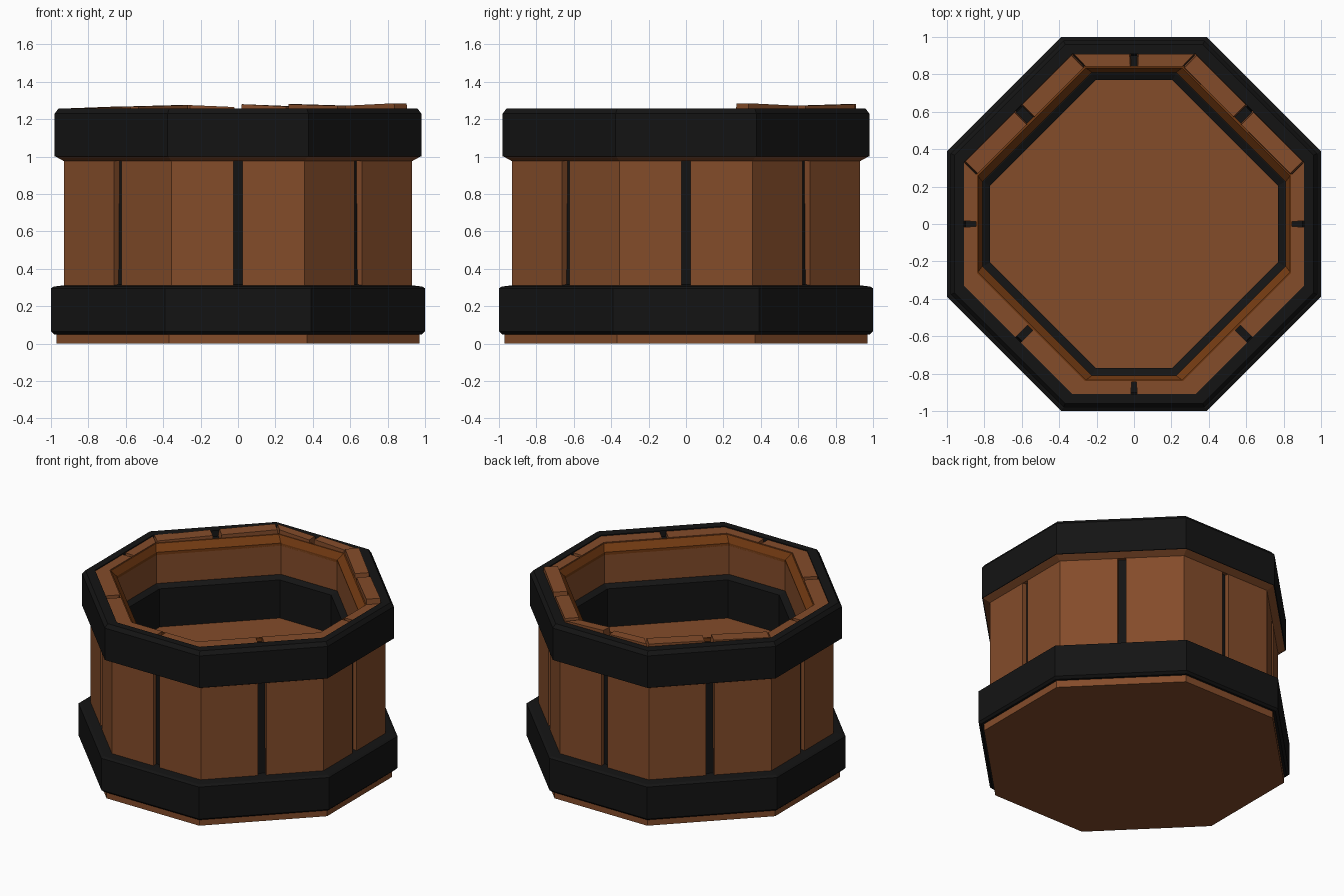
import bpy, bmesh

if "Cube" in bpy.data.objects:
    bpy.data.objects.remove(bpy.data.objects["Cube"])


def material(name, rgb):
    m = bpy.data.materials.new(name)
    m.diffuse_color = (*rgb, 1)
    m.use_nodes = True
    m.node_tree.nodes["Principled BSDF"].inputs["Base Color"].default_value = m.diffuse_color
    return m


WOOD = material("wood", (0.23, 0.072, 0.023))
INNER = material("inner_wood", (0.17, 0.042, 0.006))
IRON = material("iron", (0.007, 0.007, 0.007))


def octagon(a, c):
    # a = distance to the straight sides, c = half length of those sides
    return [(c, -a), (a, -c), (a, c), (c, a), (-c, a), (-a, c), (-a, -c), (-c, -a)]


def finish(name, bm, mat):
    bmesh.ops.recalc_face_normals(bm, faces=bm.faces)
    me = bpy.data.meshes.new(name)
    bm.to_mesh(me)
    bm.free()
    me.materials.append(mat)
    ob = bpy.data.objects.new(name, me)
    bpy.context.collection.objects.link(ob)
    return ob


def loft(name, profile, mat, solid=False):
    # octagonal loft of (a, c, z) rows: closed tube section, or capped solid
    bm = bmesh.new()
    loops = [[bm.verts.new((x, y, z)) for x, y in octagon(a, c)] for a, c, z in profile]
    pairs = list(zip(loops, loops[1:]))
    if solid:
        bm.faces.new(loops[0])
        bm.faces.new(loops[-1])
    else:
        pairs.append((loops[-1], loops[0]))
    for p, q in pairs:
        for i in range(8):
            j = (i + 1) % 8
            bm.faces.new((p[i], p[j], q[j], q[i]))
    return finish(name, bm, mat)


def lerp(p, q, t):
    return (p[0] + (q[0] - p[0]) * t, p[1] + (q[1] - p[1]) * t)


def plan_block(bm, outer, inner, side, s, e, z0, z1, z2, inset=0.0):
    # block on one side between fractions s..e; top height runs z1 -> z2
    def plan(k):
        o, n = octagon(*outer), octagon(*inner)
        j = (side + 1) % 8
        pts = [lerp(o[side], o[j], s), lerp(o[side], o[j], e),
               lerp(n[side], n[j], e), lerp(n[side], n[j], s)]
        m = lerp(lerp(pts[0], pts[1], .5), lerp(pts[2], pts[3], .5), .5)
        return [lerp(p, m, k) for p in pts]
    low = [bm.verts.new((*p, z0)) for p in plan(0)]
    top = [bm.verts.new((*p, z)) for p, z in zip(plan(inset), (z1, z2, z2, z1))]
    bm.faces.new(low)
    bm.faces.new(top)
    for i in range(4):
        j = (i + 1) % 4
        bm.faces.new((low[i], low[j], top[j], top[i]))


# wooden base and iron hoops
loft("base", [(.97, .37, 0), (.97, .37, .07)], WOOD, True)
loft("lower_hoop", [(.96, .365, .05), (.985, .38, .05), (1, .39, .065), (1, .39, .295),
                    (.985, .38, .305), (.90, .35, .315)], IRON)
loft("upper_lip", [(.90, .34, .98), (.93, .355, .975), (.975, .372, 1.0), (.90, .34, 1.0)], WOOD)
loft("upper_hoop", [(.90, .33, 1.0), (.98, .377, 1.0), (.98, .377, 1.23),
                    (.96, .368, 1.257), (.91, .33, 1.257)], IRON)

# dark core seen in the gaps between staves
loft("core", [(.84, .26, .2), (.90, .34, .2), (.90, .325, 1.22), (.84, .26, 1.22)], IRON)

# two staves on each side
bm = bmesh.new()
for side in range(8):
    for s, e in ((0, .466), (.534, 1)):
        plan_block(bm, (.93, .355), (.89, .335), side, s, e, .3, .99, .99)
finish("staves", bm, WOOD)

# rim planks; the six at the back stand slightly proud and uneven
bm = bmesh.new()
raised = {2: ((1.285, 1.272), (1.272, 1.28)), 3: ((1.268, 1.28), (1.265, 1.275)),
          4: ((1.275, 1.268), (1.268, 1.258))}
for side in range(8):
    for k, (s, e) in enumerate(((0, .475), (.525, 1))):
        z1, z2 = raised.get(side, ((1.25, 1.25),) * 2)[k]
        plan_block(bm, (.91, .33), (.84, .262), side, s, e, 1.2, z1, z2,
                   .05 if side in raised else 0)
finish("rim_planks", bm, WOOD)

# inside: sloped edge, wall, iron ring and raised floor
loft("inner_edge", [(.845, .265, 1.18), (.845, .265, 1.245), (.835, .258, 1.245),
                    (.81, .225, 1.2), (.81, .225, 1.18)], INNER)
loft("inner_wall", [(.81, .225, .9), (.81, .225, 1.19), (.84, .26, 1.19), (.84, .26, .9)], WOOD)
loft("inner_ring", [(.82, .23, .66), (.82, .23, .975), (.805, .225, .975),
                    (.77, .205, .955), (.77, .205, .66)], IRON)
loft("floor", [(.78, .21, .64), (.78, .21, .68)], WOOD, True)
